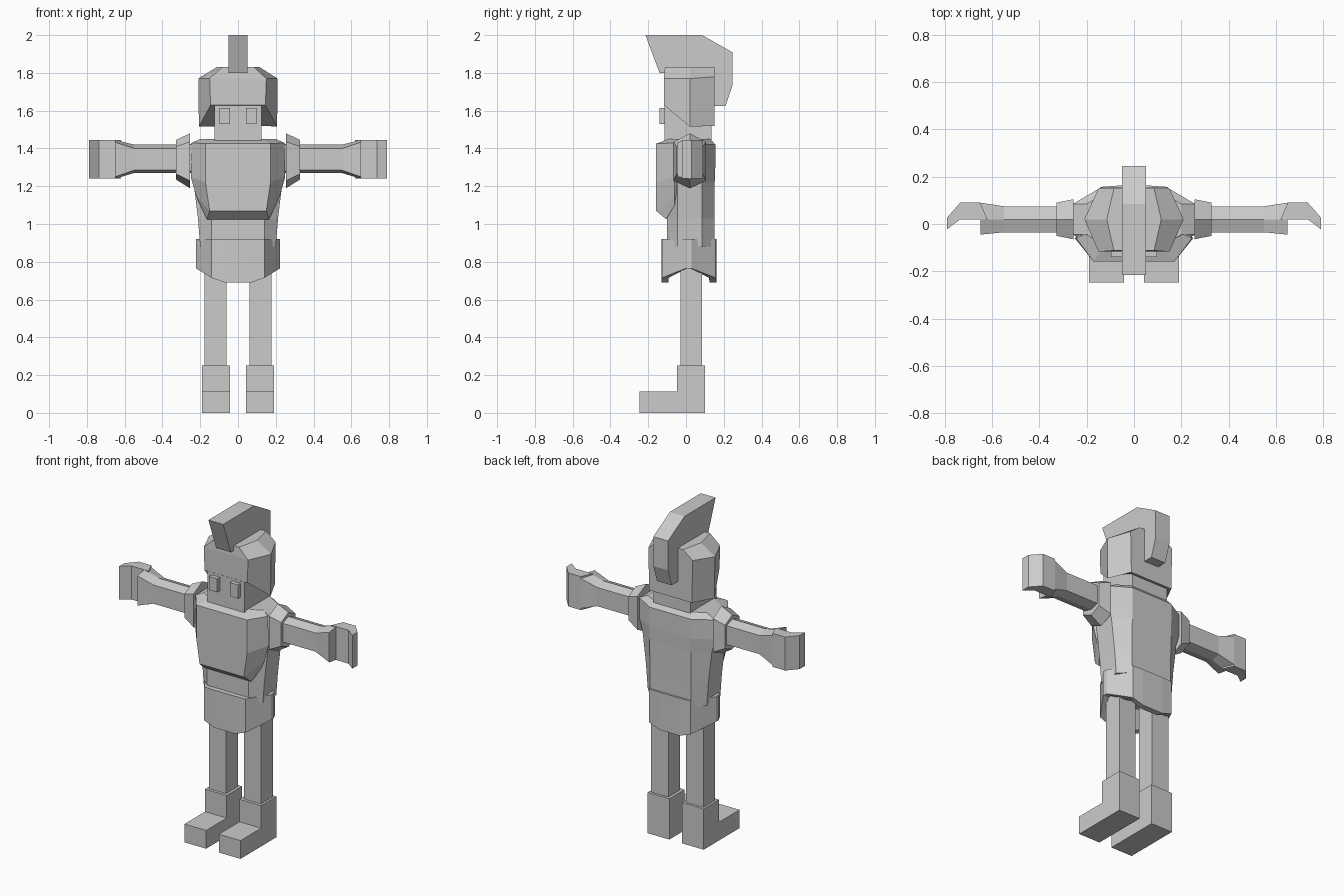
import bpy, bmesh

grey = bpy.data.materials.new("plain_grey")
grey.diffuse_color = (0.6, 0.6, 0.6, 1)


def finish(name, bm, mirrored=False):
    bmesh.ops.recalc_face_normals(bm, faces=bm.faces)
    me = bpy.data.meshes.new(name)
    bm.to_mesh(me)
    bm.free()
    me.materials.append(grey)
    ob = bpy.data.objects.new(name, me)
    bpy.context.collection.objects.link(ob)
    if mirrored:
        ob.modifiers.new("mirror", 'MIRROR').use_mirror_merge = False
    return ob


def loft(name, rings, mirrored=False):
    """Join closed rings of equal length and cap both ends."""
    bm = bmesh.new()
    loops = [[bm.verts.new(p) for p in r] for r in rings]
    n = len(loops[0])
    for a, b in zip(loops, loops[1:]):
        for i in range(n):
            j = (i + 1) % n
            bm.faces.new((a[i], a[j], b[j], b[i]))
    bm.faces.new(loops[0][::-1])
    bm.faces.new(loops[-1])
    return finish(name, bm, mirrored)


def box(name, x0, x1, y0, y1, z0, z1, mirrored=False):
    rect = ((x0, y0), (x1, y0), (x1, y1), (x0, y1))
    return loft(name, [[(x, y, z) for x, y in rect] for z in (z0, z1)], mirrored)


def slab(name, profile, x0, x1, mirrored=False):
    """Extrude a (y, z) profile along x."""
    return loft(name, [[(x, y, z) for y, z in profile] for x in (x0, x1)], mirrored)


def sym(half):
    """Close a right-hand outline with its mirror image."""
    return list(half) + [(-p[0],) + tuple(p[1:]) for p in reversed(half)]


# legs and boots
box("leg", 0.06, 0.177, -0.03, 0.085, 0.2, 0.85, True)
slab("boot", [(-0.247, 0), (0.1, 0), (0.1, 0.25), (-0.048, 0.25),
              (-0.048, 0.112), (-0.247, 0.112)], 0.043, 0.19, True)

# skirt: hollow below, hem arched up at the hips
hem = sym([(0.07, -0.13, 0.69), (0.14, -0.127, 0.715), (0.223, 0.0, 0.765),
           (0.223, 0.03, 0.765), (0.14, 0.157, 0.715), (0.07, 0.162, 0.69)])


def shrink(p, z):
    return (p[0] * 0.85, 0.015 + (p[1] - 0.015) * 0.75, z)


loft("skirt", [[(x, y, 0.92) for x, y, z in hem], hem,
               [shrink(p, p[2]) for p in hem], [shrink(p, 0.84) for p in hem]])


# torso
def torso_ring(z, side, front, back, w=0.14):
    return [(x, y, z) for x, y in sym([(w, front), (side, -0.045),
                                       (side, 0.085), (w, back)])]


loft("torso", [torso_ring(0.88, 0.2, -0.1, 0.15),
               torso_ring(1.03, 0.212, -0.1, 0.15),
               torso_ring(1.22, 0.235, -0.1, 0.152),
               torso_ring(1.30, 0.258, -0.1, 0.155),
               torso_ring(1.42, 0.258, -0.11, 0.155),
               torso_ring(1.45, 0.2, -0.09, 0.13, 0.12)])

# breastplate with chamfered lower edge
loft("breastplate", [
    sym([(0.12, -0.09, 1.45), (0.2, -0.04, 1.45), (0.15, 0.0, 1.45)]),
    sym([(0.172, -0.158, 1.425), (0.245, -0.06, 1.43), (0.2, 0.0, 1.43)]),
    sym([(0.172, -0.158, 1.22), (0.25, -0.06, 1.25), (0.2, 0.0, 1.25)]),
    sym([(0.15, -0.158, 1.07), (0.222, -0.06, 1.15), (0.18, 0.0, 1.15)]),
    sym([(0.165, -0.105, 1.025), (0.2, -0.06, 1.1), (0.15, 0.0, 1.1)])])


# arms: six-sided sections along x, with a ridge above and below
def hexagon(x, y0, y1, top, drop, low, rise):
    return [(x, y0, top - drop), (x, 0.02, top), (x, y1, top - drop),
            (x, y1, low + rise), (x, 0.02, low), (x, y0, low + rise)]


loft("shoulder_cuff", [hexagon(0.255, -0.065, 0.105, 1.48, 0.045, 1.19, 0.04),
                       hexagon(0.328, -0.05, 0.09, 1.445, 0.035, 1.235, 0.03)], True)
loft("arm", [hexagon(0.2, -0.035, 0.075, 1.42, 0.02, 1.27, 0.015),
             hexagon(0.55, -0.035, 0.075, 1.42, 0.02, 1.27, 0.015),
             hexagon(0.65, -0.045, 0.09, 1.445, 0.012, 1.24, 0.01)], True)

# hands: curled forward
hand = [(0.62, 0.02), (0.735, 0.02), (0.79, -0.022), (0.79, 0.028),
        (0.735, 0.09), (0.65, 0.09)]
loft("hand", [[(x, y, z) for x, y in hand] for z in (1.24, 1.445)], True)

# head and eyes
box("head", -0.125, 0.125, -0.115, 0.135, 1.42, 1.72)
box("eye", 0.043, 0.098, -0.14, -0.1, 1.53, 1.613, True)

# helmet: open at the face, flaring at the cheeks
loft("helmet", [
    sym([(0.145, -0.117, 1.63), (0.207, 0.02, 1.515), (0.145, 0.15, 1.52)]),
    sym([(0.15, -0.117, 1.77), (0.21, 0.02, 1.77), (0.15, 0.15, 1.78)]),
    sym([(0.085, -0.112, 1.83), (0.115, 0.02, 1.83), (0.085, 0.15, 1.83)])])

# crest
slab("crest", [(-0.215, 2.0), (0.085, 2.0), (0.245, 1.91), (0.245, 1.73),
               (0.21, 1.625), (0.14, 1.625), (0.13, 1.80), (-0.14, 1.80)], -0.05, 0.05)
